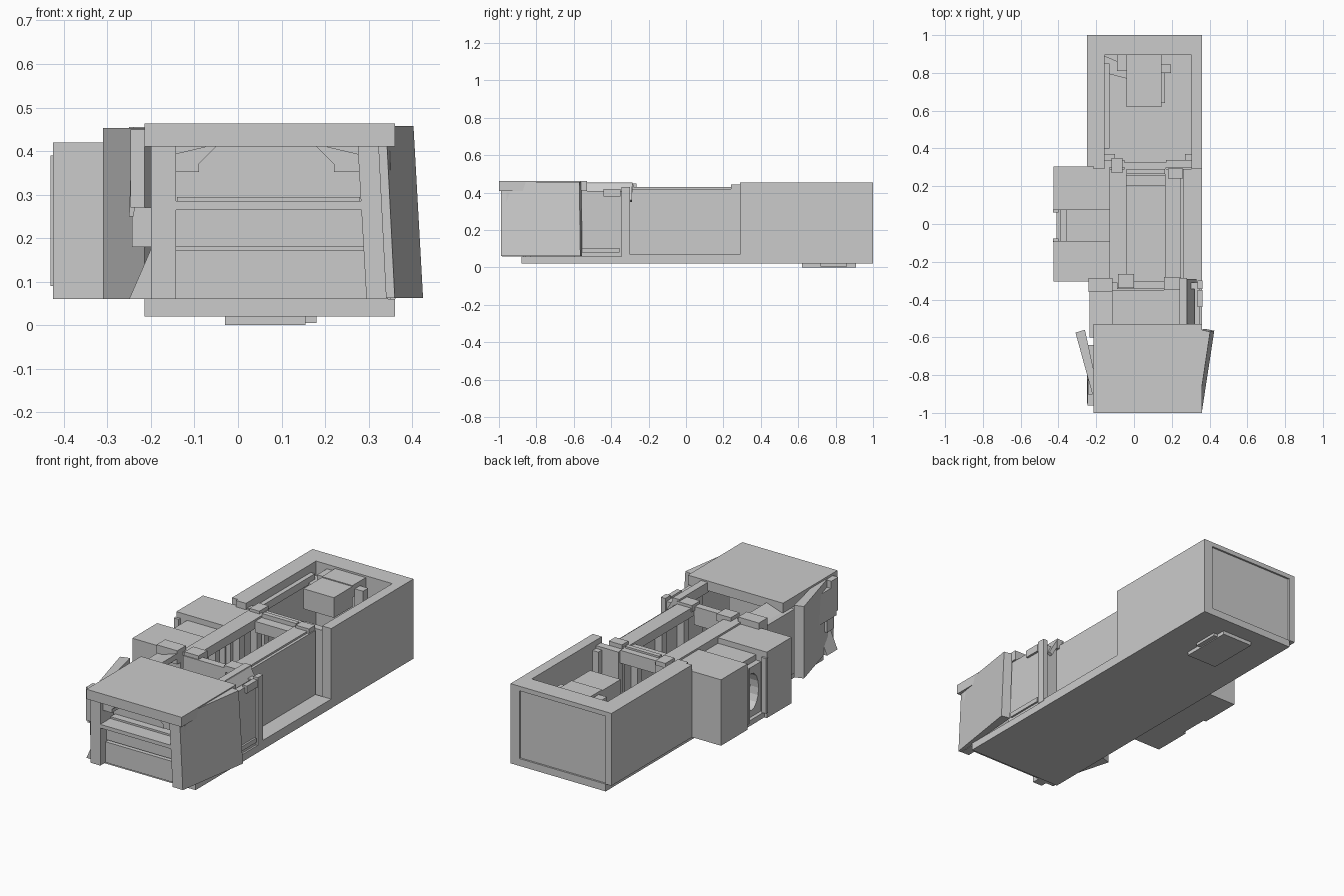
import bpy, bmesh, math

def make(name, bm):
    bmesh.ops.recalc_face_normals(bm, faces=bm.faces)
    me = bpy.data.meshes.new(name)
    bm.to_mesh(me)
    bm.free()
    ob = bpy.data.objects.new(name, me)
    bpy.context.collection.objects.link(ob)
    return ob

def loft(name, a, b):
    """Solid between two matching 3D outlines."""
    bm = bmesh.new()
    va = [bm.verts.new(p) for p in a]
    vb = [bm.verts.new(p) for p in b]
    bm.faces.new(va)
    bm.faces.new(vb)
    n = len(a)
    for i in range(n):
        j = (i + 1) % n
        bm.faces.new((va[i], va[j], vb[j], vb[i]))
    return make(name, bm)

def slab(name, bottom, top, z0, z1):
    return loft(name, [(x, y, z0) for x, y in bottom], [(x, y, z1) for x, y in top])

def box(name, x0, x1, y0, y1, z0, z1):
    q = [(x0, y0), (x1, y0), (x1, y1), (x0, y1)]
    return slab(name, q, q, z0, z1)

def profile(name, pts, y0, y1):
    return loft(name, [(x, y0, z) for x, z in pts], [(x, y1, z) for x, z in pts])

# Base and underside hatch
box("base_floor", -0.215, 0.36, -0.88, 1.0, 0.02, 0.06)
box("underside_hatch", -0.03, 0.155, 0.62, 0.91, 0.0, 0.02)
box("underside_hatch_edge", 0.155, 0.18, 0.72, 0.86, 0.005, 0.02)

# Rear open-topped room
box("rear_left_wall", -0.215, -0.155, 0.29, 0.99, 0.06, 0.455)
box("rear_left_cladding", -0.25, -0.215, 0.305, 1.0, 0.06, 0.455)
box("rear_right_wall", 0.305, 0.36, 0.29, 1.0, 0.06, 0.455)
box("rear_back_wall", -0.155, 0.305, 0.895, 0.99, 0.06, 0.455)
box("rear_back_cap", -0.25, 0.36, 0.97, 1.0, 0.43, 0.455)
for x0, x1 in ((-0.155, -0.05), (0.17, 0.305)):
    box("rear_front_wall", x0, x1, 0.30, 0.34, 0.06, 0.425)
for x0, x1 in ((-0.155, -0.10), (0.27, 0.305)):
    box("rear_corner_pier", x0, x1, 0.34, 0.37, 0.06, 0.41)
box("rear_door_lintel", -0.05, 0.17, 0.29, 0.325, 0.36, 0.43)
box("rear_hanging_cabinet", -0.04, 0.145, 0.62, 0.78, 0.33, 0.44)
box("rear_cabinet_bridge", -0.04, 0.145, 0.78, 0.90, 0.38, 0.445)
box("rear_cabinet_side", 0.145, 0.165, 0.64, 0.82, 0.20, 0.25)
box("rear_post", 0.145, 0.195, 0.80, 0.845, 0.06, 0.42)
box("rear_bracket", -0.09, -0.04, 0.81, 0.90, 0.36, 0.43)
slab("rear_angled_shelf", *[[(-0.155, 0.80), (-0.04, 0.77), (-0.04, 0.84), (-0.155, 0.89)]] * 2, 0.30, 0.38)
box("rear_side_rail", -0.155, -0.13, 0.40, 0.85, 0.37, 0.41)

# Middle corridor
box("corridor_right_wall", 0.235, 0.265, -0.31, 0.29, 0.06, 0.42)
box("corridor_right_rail", 0.165, 0.25, -0.31, 0.29, 0.38, 0.43)
box("corridor_left_rail", -0.13, -0.04, -0.31, 0.29, 0.38, 0.43)
box("corridor_right_ledge", 0.25, 0.36, -0.31, 0.29, 0.05, 0.07)
for y0, y1 in ((-0.31, -0.09), (0.08, 0.30)):
    box("corridor_left_wall", -0.13, -0.10, y0, y1, 0.06, 0.40)
for y in (-0.30, -0.11, 0.10, 0.25):
    for x in (-0.10, 0.195):
        box("corridor_pilaster", x, x + 0.04, y, y + 0.04, 0.06, 0.39)
box("corridor_rear_beam", -0.04, 0.165, 0.205, 0.26, 0.36, 0.42)
box("corridor_rear_cap", -0.04, 0.165, 0.265, 0.29, 0.40, 0.44)
box("corridor_front_beam", -0.09, 0.165, -0.345, -0.305, 0.33, 0.43)
box("corridor_left_cap", -0.085, 0.0, -0.34, -0.265, 0.41, 0.45)
box("corridor_right_cap", 0.16, 0.25, -0.35, -0.28, 0.41, 0.445)
box("corridor_rear_right_cap", 0.18, 0.26, 0.24, 0.295, 0.42, 0.445)
box("corridor_rear_left_cap", -0.12, -0.06, 0.27, 0.35, 0.42, 0.445)

# Two side modules with a round hatch between them
for y0, y1 in ((-0.305, -0.09), (0.075, 0.305)):
    box("side_module", -0.425, -0.13, y0, y1, 0.06, 0.42)
box("hatch_floor", -0.41, -0.13, -0.09, 0.075, 0.06, 0.09)
box("hatch_roof", -0.36, -0.13, -0.09, 0.075, 0.36, 0.39)
for y in (-0.095, 0.06):
    box("hatch_jamb", -0.43, -0.40, y, y + 0.017, 0.09, 0.39)

def round_hatch():
    bm = bmesh.new()
    n, rings = 16, []
    for x in (-0.39, -0.34):
        for inner in (False, True):
            ring = []
            for i in range(n):
                a = 2 * math.pi * i / n
                c, s = math.cos(a), math.sin(a)
                k = 0.75 if inner else 1 / max(abs(c), abs(s))
                ring.append(bm.verts.new((x, -0.0075 + 0.082 * c * k, 0.225 + 0.135 * s * k)))
            rings.append(ring)
    for p, q in ((0, 1), (1, 3), (3, 2), (2, 0)):
        for i in range(n):
            j = (i + 1) % n
            bm.faces.new((rings[p][i], rings[p][j], rings[q][j], rings[q][i]))
    make("round_hatch", bm)
round_hatch()

# Link between corridor and front room
box("link_left_wall", -0.235, -0.20, -0.60, -0.29, 0.06, 0.41)
box("link_left_cap", -0.24, -0.115, -0.36, -0.285, 0.38, 0.455)
box("link_left_inner_wall", -0.20, -0.115, -0.33, -0.30, 0.06, 0.40)
box("link_right_wall", 0.32, 0.35, -0.60, -0.34, 0.06, 0.41)
box("link_right_end", 0.25, 0.35, -0.345, -0.31, 0.06, 0.41)
box("link_right_post", 0.335, 0.362, -0.345, -0.30, 0.06, 0.43)
box("link_right_box", 0.335, 0.362, -0.44, -0.35, 0.38, 0.42)
box("link_right_sill", 0.34, 0.36, -0.57, -0.355, 0.08, 0.105)
box("link_right_beam", 0.24, 0.28, -0.54, -0.285, 0.40, 0.455)
loft("link_right_slope", [(0.275, -0.54, 0.455), (0.33, -0.54, 0.36), (0.33, -0.29, 0.36), (0.275, -0.29, 0.455)],
     [(0.265, -0.54, 0.43), (0.31, -0.54, 0.35), (0.31, -0.29, 0.35), (0.265, -0.29, 0.43)])
loft("link_left_slope", [(-0.235, -0.54, 0.40), (-0.115, -0.54, 0.44), (-0.115, -0.36, 0.44), (-0.235, -0.36, 0.40)],
     [(-0.235, -0.54, 0.37), (-0.115, -0.54, 0.41), (-0.115, -0.36, 0.41), (-0.235, -0.36, 0.37)])
box("link_floor", -0.12, 0.25, -0.56, -0.35, 0.06, 0.10)

# Front room: roof, front wall, counter and posts
box("front_roof", -0.215, 0.36, -1.0, -0.53, 0.41, 0.463)
box("front_lower_panel", -0.16, 0.30, -0.94, -0.88, 0.06, 0.173)
box("front_middle_panel", -0.16, 0.30, -0.93, -0.88, 0.18, 0.27)
box("front_counter", -0.195, 0.305, -0.985, -0.86, 0.265, 0.285)
box("front_counter_backsplash", -0.14, 0.28, -0.90, -0.86, 0.285, 0.295)
box("front_back_panel", -0.20, 0.32, -0.86, -0.83, 0.06, 0.41)
box("front_left_post", -0.20, -0.142, -0.985, -0.87, 0.06, 0.41)
profile("front_right_post", [(0.295, 0.06), (0.345, 0.06), (0.328, 0.41), (0.275, 0.41)], -0.985, -0.88)
bracket = [(-0.05, 0.41), (-0.09, 0.37), (-0.09, 0.352), (-0.16, 0.352), (-0.16, 0.39), (-0.075, 0.41)]
profile("left_roof_bracket", bracket, -0.96, -0.90)
profile("right_roof_bracket", [(0.13 - x, z) for x, z in bracket], -0.96, -0.90)

# Front room: flared side panels and trims
slab("front_right_flap",
     [(0.34, -0.99), (0.36, -0.99), (0.425, -0.565), (0.375, -0.555)],
     [(0.32, -0.99), (0.34, -0.99), (0.403, -0.57), (0.355, -0.56)], 0.062, 0.457)
slab("front_left_flap", *[[(-0.215, -0.92), (-0.19, -0.88), (-0.26, -0.56), (-0.31, -0.575)]] * 2, 0.06, 0.453)
box("front_left_trim", -0.247, -0.215, -0.96, -0.90, 0.27, 0.45)
loft("front_left_strut", [(-0.25, -0.94, 0.25), (-0.24, -0.94, 0.25), (-0.24, -0.66, 0.25), (-0.25, -0.66, 0.25)],
     [(-0.245, -0.95, 0.41), (-0.215, -0.95, 0.41), (-0.215, -0.64, 0.41), (-0.24, -0.64, 0.41)])
box("front_left_wall", -0.243, -0.20, -0.93, -0.87, 0.18, 0.27)
profile("front_left_foot", [(-0.25, 0.06), (-0.20, 0.06), (-0.20, 0.175), (-0.215, 0.14)], -0.95, -0.86)
box("front_right_trim", 0.335, 0.35, -0.96, -0.91, 0.18, 0.40)
